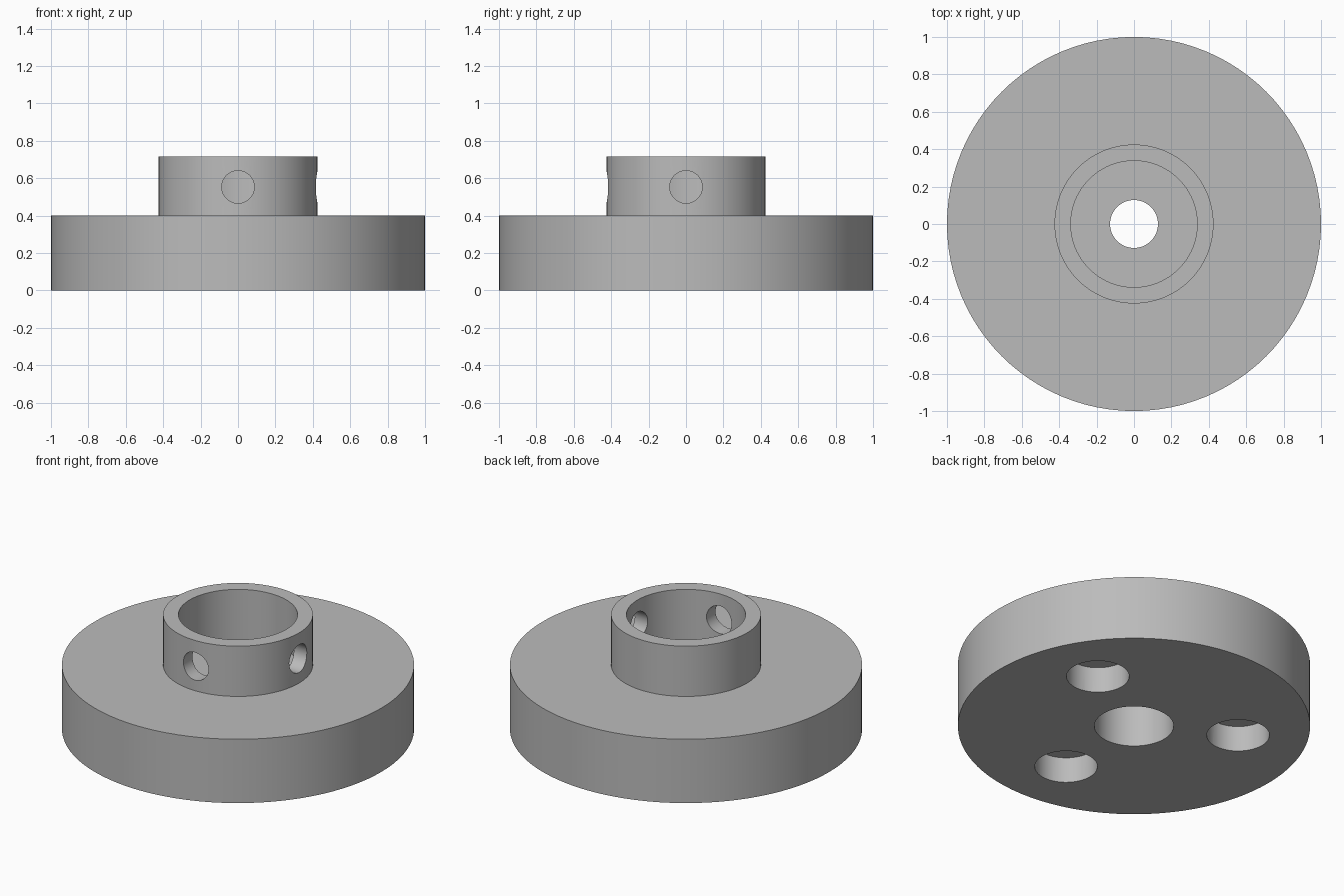
import bpy
import bmesh
from math import cos, sin, pi, radians
from mathutils import Vector

SEGMENTS = 96
DISC_TOP, HUB_TOP = 0.4, 0.715
DISC_R, HUB_R, POCKET_R = 1.0, 0.425, 0.338
BORE_R, RECESS_R, RECESS_TOP = 0.128, 0.225, 0.3
SCREW_R, SCREW_Z = 0.087, 0.553
SOCKET_R, SOCKET_DEPTH, SOCKET_RING = 0.178, 0.16, 0.6

default = bpy.data.objects.get("Cube")
if default:
    bpy.data.objects.remove(default, do_unlink=True)

grey = bpy.data.materials.new("plain grey")
grey.use_nodes = True
colour = (0.5, 0.5, 0.5, 1)
grey.diffuse_color = colour
grey.node_tree.nodes["Principled BSDF"].inputs["Base Color"].default_value = colour


def lathe(name, profile):
    """Revolve a closed (radius, height) profile around the z axis."""
    bm = bmesh.new()
    rings = [[bm.verts.new((r * cos(2 * pi * i / SEGMENTS), r * sin(2 * pi * i / SEGMENTS), z))
              for i in range(SEGMENTS)] for r, z in profile]
    for a, b in zip(rings, rings[1:] + rings[:1]):
        for i in range(SEGMENTS):
            j = (i + 1) % SEGMENTS
            bm.faces.new((a[i], a[j], b[j], b[i]))
    bmesh.ops.recalc_face_normals(bm, faces=bm.faces)
    mesh = bpy.data.meshes.new(name)
    bm.to_mesh(mesh)
    bm.free()
    obj = bpy.data.objects.new(name, mesh)
    bpy.context.collection.objects.link(obj)
    mesh.materials.append(grey)
    return obj


def drill(target, name, radius, start, end):
    """Cut a round hole from start to end."""
    start, end = Vector(start), Vector(end)
    axis = end - start
    bpy.ops.mesh.primitive_cylinder_add(
        vertices=48, radius=radius, depth=axis.length, location=(start + end) / 2,
        rotation=axis.to_track_quat('Z', 'Y').to_euler())
    cutter = bpy.context.object
    cutter.name = name
    cutter.data.materials.append(grey)
    cut = target.modifiers.new(name, 'BOOLEAN')
    cut.operation, cut.solver, cut.object = 'DIFFERENCE', 'EXACT', cutter
    bpy.context.view_layer.objects.active = target
    bpy.ops.object.modifier_apply(modifier=name)
    bpy.data.objects.remove(cutter, do_unlink=True)


# Disc with raised hollow hub, stepped centre bore and recess underneath
hub = lathe("flanged_hub", [
    (RECESS_R, 0), (DISC_R, 0), (DISC_R, DISC_TOP), (HUB_R, DISC_TOP),
    (HUB_R, HUB_TOP), (POCKET_R, HUB_TOP), (POCKET_R, DISC_TOP),
    (BORE_R, DISC_TOP), (BORE_R, RECESS_TOP), (RECESS_R, RECESS_TOP)])

# Two radial screw holes through the hub wall
for name, direction in (("front_screw_hole", (0, -1)), ("side_screw_hole", (1, 0))):
    x, y = direction
    drill(hub, name, SCREW_R, (x * 0.15, y * 0.15, SCREW_Z), (x * 0.6, y * 0.6, SCREW_Z))

# Three blind sockets in the underside
for angle in (30, 150, 270):
    x, y = SOCKET_RING * cos(radians(angle)), SOCKET_RING * sin(radians(angle))
    drill(hub, "socket", SOCKET_R, (x, y, -0.1), (x, y, SOCKET_DEPTH))

bpy.ops.object.select_all(action='DESELECT')
hub.select_set(True)
bpy.context.view_layer.objects.active = hub
bpy.ops.object.shade_smooth_by_angle(angle=radians(30))
